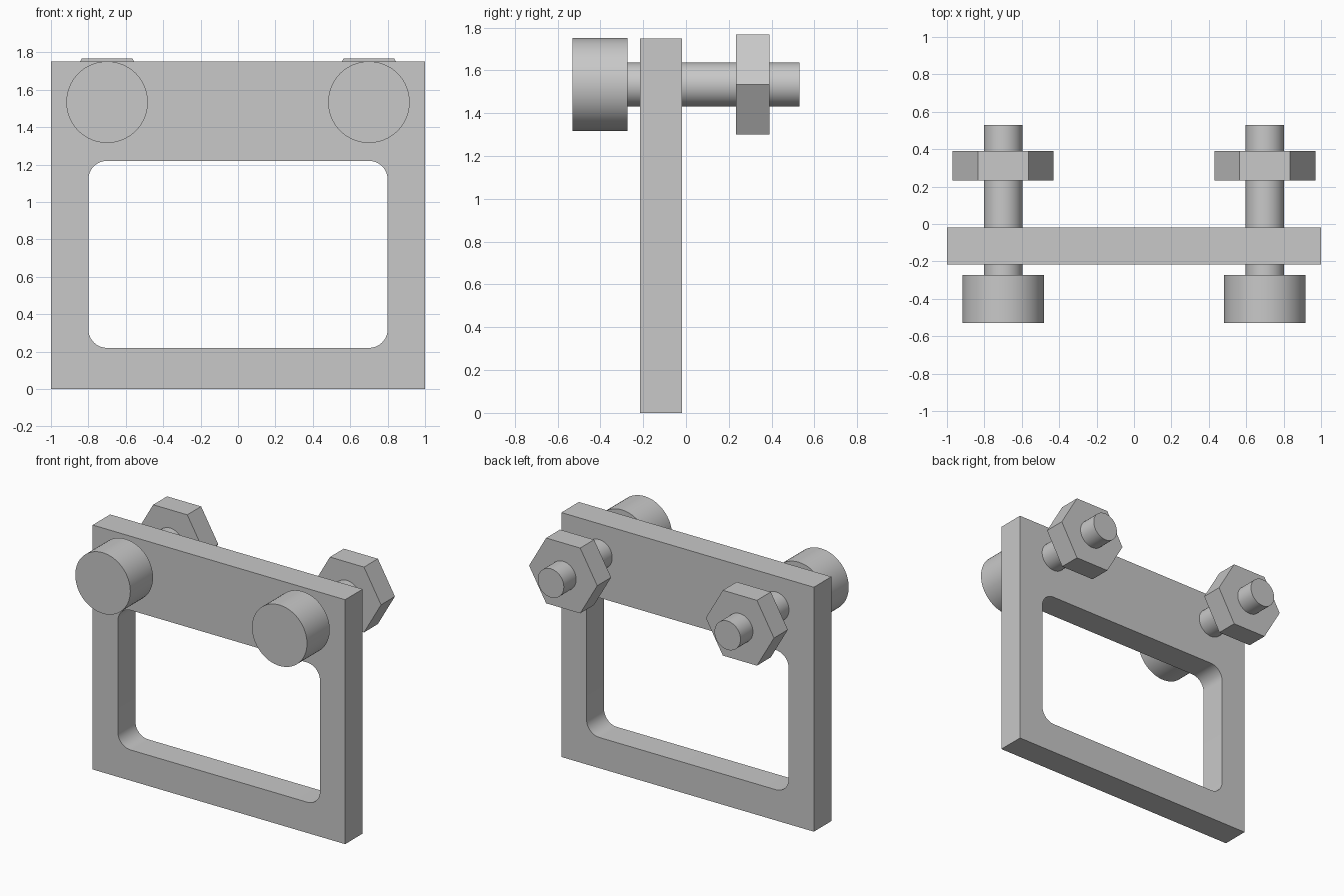
import bpy
import math

if "Cube" in bpy.data.objects:
    bpy.data.objects.remove(bpy.data.objects["Cube"], do_unlink=True)

GREY = (0.58, 0.58, 0.58, 1)
steel = bpy.data.materials.new("plain_grey")
steel.use_nodes = True
steel.diffuse_color = GREY
steel.node_tree.nodes["Principled BSDF"].inputs["Base Color"].default_value = GREY


def finish(name, smooth=True):
    obj = bpy.context.object
    obj.name = name
    obj.data.materials.append(steel)
    if smooth:
        bpy.ops.object.shade_smooth_by_angle(angle=math.radians(30))
    return obj


def box(x, y0, y1, z0, z1):
    bpy.ops.mesh.primitive_cube_add(size=1, location=(0, (y0 + y1) / 2, (z0 + z1) / 2))
    obj = bpy.context.object
    obj.scale = (2 * x, y1 - y0, z1 - z0)
    bpy.ops.object.transform_apply(location=True, scale=True)
    return obj


def rod(name, x, radius, y0, y1, sides=64, turn=0):
    # Round or hexagonal bar lying along the y axis
    bpy.ops.mesh.primitive_cylinder_add(
        vertices=sides, radius=radius, depth=y1 - y0,
        location=(x, (y0 + y1) / 2, BOLT_Z), rotation=(math.pi / 2, turn, 0))
    bpy.ops.object.transform_apply(rotation=True)
    return finish(name, smooth=sides > 6)


BOLT_X, BOLT_Z = 0.7, 1.534

# Rounded window cutter: bevel only the edges that run front to back
cutter = box(0.8, -0.4, 0.2, 0.22, 1.22)
cutter.name = "window_cutter"
cutter.hide_render = True
weights = cutter.data.attributes.new("bevel_weight_edge", "FLOAT", "EDGE")
for edge in cutter.data.edges:
    a, b = (cutter.data.vertices[i].co for i in edge.vertices)
    weights.data[edge.index].value = 1.0 if abs(a.y - b.y) > 0.1 else 0.0
bevel = cutter.modifiers.new("round_corners", "BEVEL")
bevel.limit_method = "WEIGHT"
bevel.width = 0.1
bevel.segments = 10
bpy.ops.object.modifier_apply(modifier=bevel.name)

# Frame plate with the window cut out
plate = box(1.0, -0.216, -0.018, 0, 1.75)
cut = plate.modifiers.new("window", "BOOLEAN")
cut.operation = "DIFFERENCE"
cut.solver = "EXACT"
cut.object = cutter
bpy.ops.object.modifier_apply(modifier=cut.name)
bpy.data.objects.remove(cutter, do_unlink=True)
finish("frame_plate")

# Two bolts, each with a round head, a shank and a hexagonal nut
for side, x in (("left", BOLT_X), ("right", -BOLT_X)):
    rod(f"{side}_bolt_head", x, 0.218, -0.53, -0.273)
    rod(f"{side}_bolt_shank", x, 0.103, -0.28, 0.53)
    rod(f"{side}_hex_nut", x, 0.27, 0.233, 0.39, sides=6, turn=math.pi / 2)
